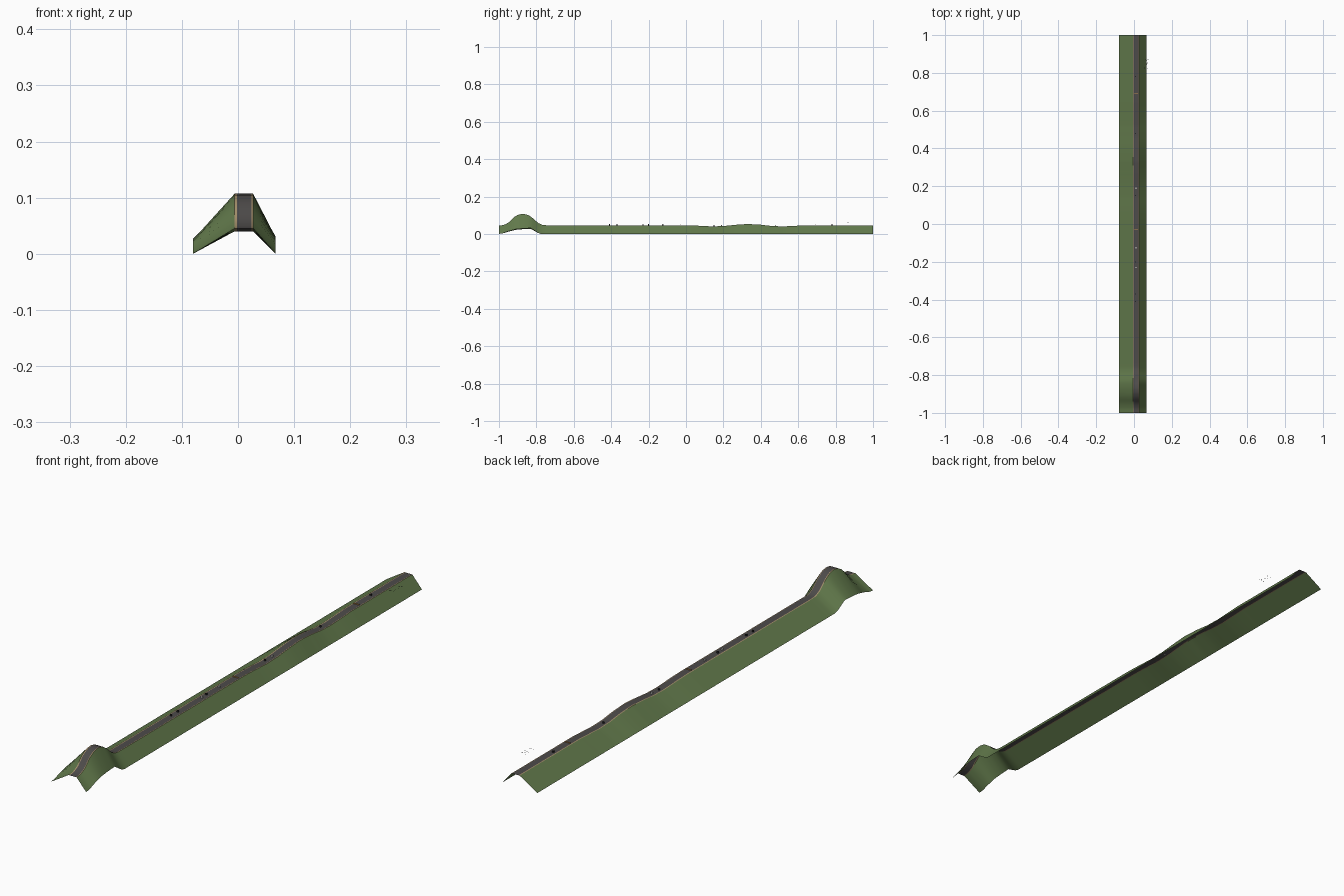
import bpy, bmesh, math, random
from mathutils import Matrix, Vector

if "Cube" in bpy.data.objects:
    bpy.data.objects.remove(bpy.data.objects["Cube"])
random.seed(4)

def mat(name, c):
    m = bpy.data.materials.new(name)
    m.diffuse_color = (*c, 1)
    m.use_nodes = True
    m.node_tree.nodes["Principled BSDF"].inputs["Base Color"].default_value = m.diffuse_color
    return m

GRASS = mat("grass_green", (0.12, 0.19, 0.07))
ROAD = mat("asphalt_grey", (0.075, 0.07, 0.068))
TAN = mat("shoulder_tan", (0.38, 0.28, 0.15))
ORANGE = mat("barrier_orange", (0.55, 0.28, 0.08))
WHITE = mat("pale_white", (0.7, 0.7, 0.68))
DARK = mat("dark_grey", (0.02, 0.02, 0.022))

# height profiles along y: road crest and outer foot of the bank
CREST = [(-1, .045), (-.975, .047), (-.95, .060), (-.92, .090), (-.895, .104), (-.87, .107),
         (-.845, .102), (-.82, .085), (-.79, .058), (-.765, .047), (-.74, .046), (0, .046),
         (.06, .044), (.14, .040), (.2, .042), (.27, .049), (.33, .053), (.4, .049),
         (.46, .042), (.52, .040), (.58, .043), (.64, .046), (1, .046)]
FOOT = [(-1, 0), (-.98, .003), (-.95, .014), (-.91, .025), (-.87, .029), (-.83, .031),
        (-.81, .018), (-.785, .002), (-.77, 0), (1, 0)]

def height(table, y):
    for (a, p), (b, q) in zip(table, table[1:]):
        if y <= b:
            return p + (q - p) * (y - a) / (b - a)
    return table[-1][1]

YS = sorted({round(-1 + i * 0.01, 3) for i in range(201)})

def strip(name, material, x0, z0, x1, z1):
    """Long sheet between two lines; z0 and z1 are functions of y."""
    verts, faces = [], []
    for y in YS:
        verts += [(x0, y, z0(y)), (x1, y, z1(y))]
    for i in range(len(YS) - 1):
        faces.append((2 * i, 2 * i + 1, 2 * i + 3, 2 * i + 2))
    me = bpy.data.meshes.new(name)
    me.from_pydata(verts, [], faces)
    me.materials.append(material)
    me.shade_smooth()
    ob = bpy.data.objects.new(name, me)
    bpy.context.collection.objects.link(ob)

def crest(y):
    return height(CREST, y)

def foot(y):
    return height(FOOT, y)

# embankment, shoulders and road
strip("left_bank", GRASS, -.080, lambda y: foot(y) * .88, -.006, crest)
strip("left_shoulder", TAN, -.006, crest, -.002, crest)
strip("road", ROAD, -.002, crest, .024, crest)
strip("right_shoulder", TAN, .024, crest, .027, crest)
strip("right_bank", GRASS, .027, crest, .067, foot)

def boxes(name, material, items):
    """One object made of (centre, size) boxes."""
    bm = bmesh.new()
    for c, s in items:
        bmesh.ops.create_cube(bm, size=1, matrix=Matrix.Translation(c) @ Matrix.Diagonal((*s, 1)))
    me = bpy.data.meshes.new(name)
    bm.to_mesh(me)
    bm.free()
    me.materials.append(material)
    bpy.context.collection.objects.link(bpy.data.objects.new(name, me))

# barriers across the road
boxes("barriers", ORANGE, [((.011, y, crest(y) + .003), (.022, .003, .003)) for y in (-.03, .69)])

# small obstacles on the road
dark_y = (-.41, -.37, -.2, .15, .48, .78)
pale_y = (-.125, -.23, .19)
boxes("dark_obstacles", DARK, [((.008, y, crest(y) + .003), (.006, .005, .006)) for y in dark_y])
boxes("pale_obstacles", WHITE, [((.010, y, crest(y) + .003), (.006, .007, .006)) for y in pale_y])

# flock of tiny birds: shallow V wings
verts, faces = [], []
for i in range(16):
    c = Vector((random.uniform(.053, .076), random.uniform(.82, .88), random.uniform(.058, .063)))
    n = len(verts)
    verts += [c + Vector(p) for p in ((0, -.001, 0), (0, .001, 0), (-.003, 0, .001), (.003, 0, .001))]
    faces += [(n, n + 1, n + 2), (n + 1, n, n + 3)]
me = bpy.data.meshes.new("bird_flock")
me.from_pydata(verts, [], faces)
me.materials.append(DARK)
bpy.context.collection.objects.link(bpy.data.objects.new("bird_flock", me))
